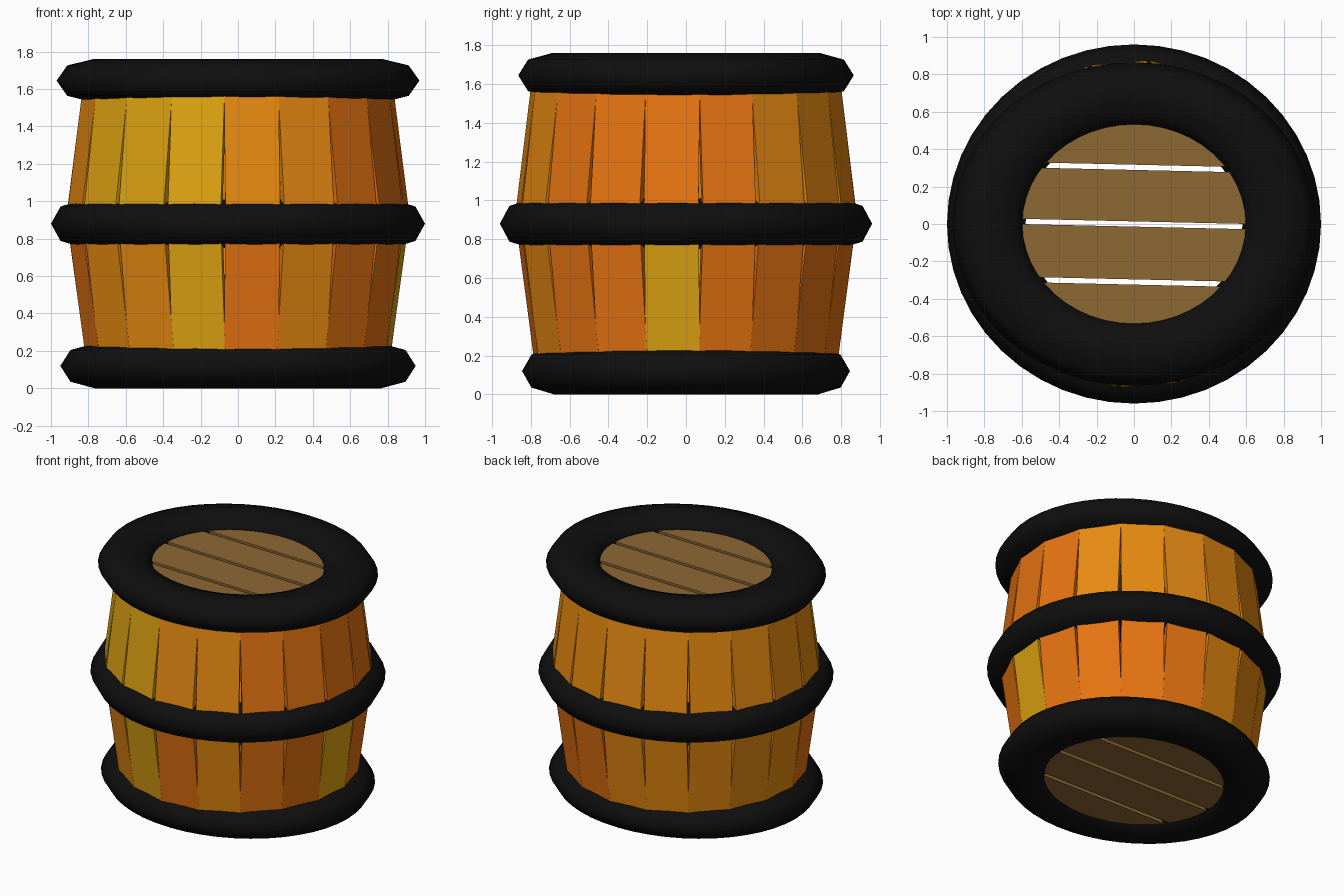
import bpy, bmesh, math
from mathutils import Matrix, Vector

if "Cube" in bpy.data.objects:
    bpy.data.objects.remove(bpy.data.objects["Cube"])


def material(name, rgb):
    m = bpy.data.materials.new(name)
    m.diffuse_color = (*rgb, 1)
    m.use_nodes = True
    m.node_tree.nodes["Principled BSDF"].inputs["Base Color"].default_value = m.diffuse_color
    return m


GOLD = material("gold_wood", (0.73, 0.366, 0.0056))
AMBER = material("amber_wood", (0.83, 0.262, 0.0056))
ORANGE = material("orange_wood", (0.83, 0.181, 0.006))
HEAD = material("brown_head_wood", (0.27, 0.138, 0.034))
IRON = material("black_iron", (0.0045, 0.0045, 0.0045))


def finish(name, bm, mats):
    bmesh.ops.recalc_face_normals(bm, faces=bm.faces)
    me = bpy.data.meshes.new(name)
    bm.to_mesh(me)
    bm.free()
    for m in mats:
        me.materials.append(m)
    ob = bpy.data.objects.new(name, me)
    bpy.context.collection.objects.link(ob)
    return ob


def prism(bm, bottom, top, mat=0):
    a = [bm.verts.new(p) for p in bottom]
    b = [bm.verts.new(p) for p in top]
    n = len(a)
    faces = [bm.faces.new(a[::-1]), bm.faces.new(b)]
    faces += [bm.faces.new((a[i], a[(i + 1) % n], b[(i + 1) % n], b[i])) for i in range(n)]
    for f in faces:
        f.material_index = mat


# Hoops: oval rings with an eight-sided section
def hoop(name, z, outer, y_scale, tube_x, tube_z, segs=48, sides=8):
    bm = bmesh.new()
    rows = []
    for i in range(segs):
        t = math.tau * i / segs
        row = []
        for j in range(sides):
            p = math.tau * j / sides
            r = outer - tube_x + tube_x * math.cos(p)
            row.append(bm.verts.new((r * math.cos(t), y_scale * r * math.sin(t),
                                     z + tube_z * math.sin(p))))
        rows.append(row)
    for i in range(segs):
        a, b = rows[i], rows[(i + 1) % segs]
        for j in range(sides):
            k = (j + 1) % sides
            f = bm.faces.new((a[j], b[j], b[k], a[k]))
            f.smooth = True
    finish(name, bm, [IRON])


hoop("bottom_hoop", 0.12, 0.95, 0.89, 0.185, 0.12)
hoop("middle_hoop", 0.88, 1.00, 0.96, 0.175, 0.13)
hoop("top_hoop", 1.645, 0.97, 0.892, 0.195, 0.115)


# Staves: 18 flat planks per course, coloured by letter, starting at the left side
def stave_course(name, z0, r0, z1, r1, colours, width=0.29, thick=0.05):
    bm = bmesh.new()
    squash = Matrix.Diagonal((1.01, 0.97, 1))
    for i, c in enumerate(colours):
        turn = squash @ Matrix.Rotation(math.radians(-75 + 20 * i), 3, 'Z')

        def ring(r, z):
            return [turn @ Vector((x, -d, z)) for x, d in (
                (-width / 2, r), (width / 2, r),
                (width / 2 - 0.004, r - thick), (-width / 2 + 0.004, r - thick))]
        prism(bm, ring(r0, z0), ring(r1, z1), "GAO".index(c))
    finish(name, bm, [GOLD, AMBER, ORANGE])


stave_course("lower_staves", 0.12, 0.79, 0.885, 0.895, "OAAGOAOOGOOOOAAAAA")
stave_course("upper_staves", 0.875, 0.905, 1.64, 0.808, "AGGGAAOOOOAAAAAAAA")


# Heads: four boards with open gaps, cut to an oval outline
def head(name, z, thick, rx, ry):
    bm = bmesh.new()
    turn = Matrix.Rotation(math.radians(-1.3), 3, 'Z')
    edges = [-ry + 0.01, -0.31, 0.0, 0.303, ry - 0.01]
    for lo, hi in zip(edges, edges[1:]):
        lo, hi = lo + 0.014, hi - 0.014
        ys = [lo + (hi - lo) * k / 6 for k in range(7)]
        side = [(rx * math.sqrt(1 - (y / ry) ** 2), y) for y in ys]
        outline = side + [(-x, y) for x, y in reversed(side)]
        prism(bm, [turn @ Vector((x, y, z)) for x, y in outline],
              [turn @ Vector((x, y, z + thick)) for x, y in outline])
    finish(name, bm, [HEAD])


head("bottom_head", 0.04, 0.04, 0.70, 0.63)
head("top_head", 1.63, 0.04, 0.68, 0.61)
